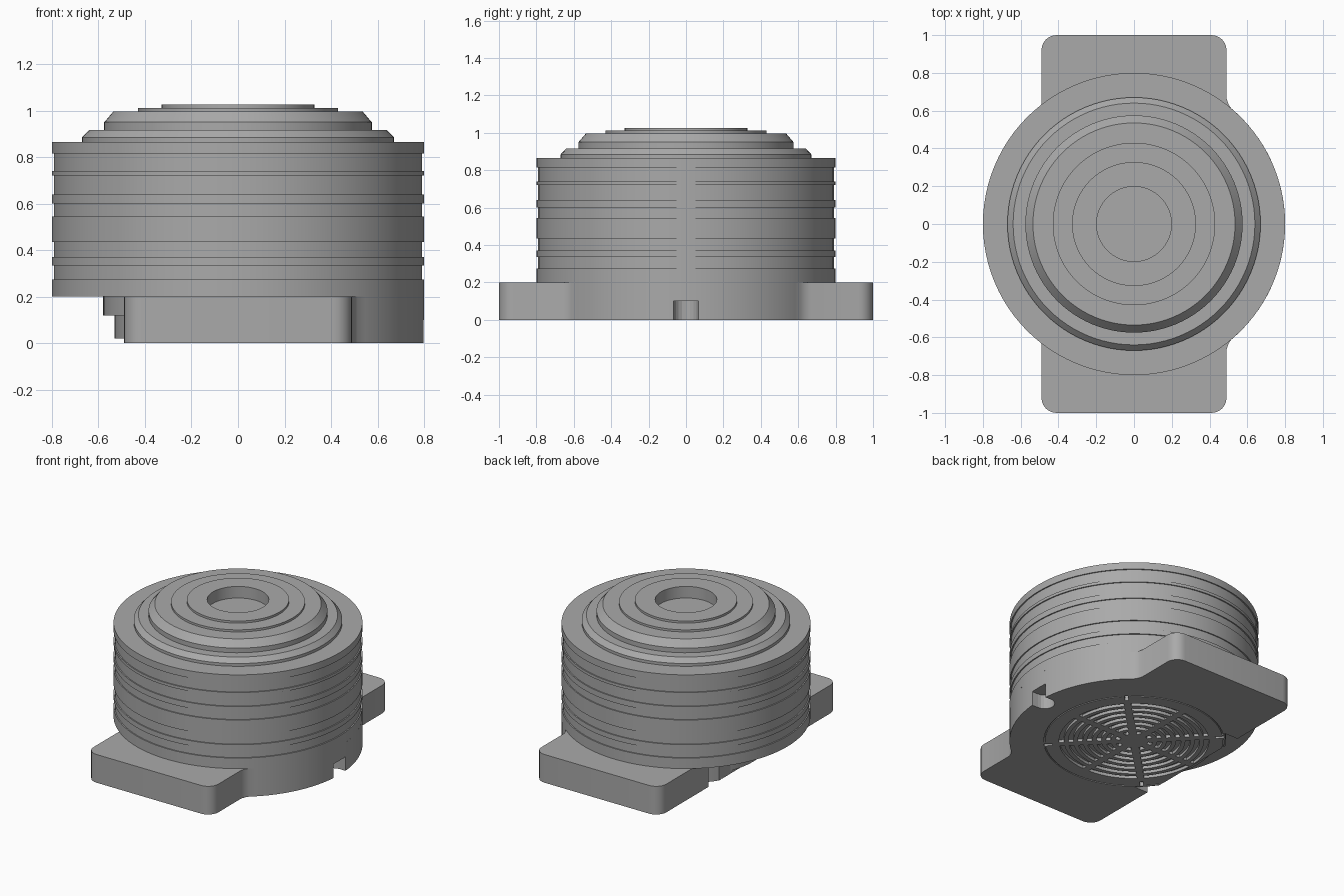
import bpy, bmesh
from math import radians, cos, sin, asin, degrees
from mathutils import Matrix

cube = bpy.data.objects.get("Cube")
if cube:
    bpy.data.objects.remove(cube, do_unlink=True)

grey = bpy.data.materials.new("grey plastic")
grey.use_nodes = True
grey.diffuse_color = (0.4, 0.4, 0.4, 1)
grey.node_tree.nodes["Principled BSDF"].inputs["Base Color"].default_value = (0.4, 0.4, 0.4, 1)


def finish(bm, name):
    bmesh.ops.recalc_face_normals(bm, faces=bm.faces)
    mesh = bpy.data.meshes.new(name)
    bm.to_mesh(mesh)
    bm.free()
    obj = bpy.data.objects.new(name, mesh)
    bpy.context.collection.objects.link(obj)
    mesh.materials.append(grey)
    return obj


def smooth(obj):
    bpy.ops.object.select_all(action="DESELECT")
    obj.select_set(True)
    bpy.context.view_layer.objects.active = obj
    bpy.ops.object.shade_smooth_by_angle(angle=radians(25))


def arc(r, start, end, steps, cx=0, cy=0):
    angles = [radians(start + (end - start) * i / steps) for i in range(steps + 1)]
    return [(cx + r * cos(a), cy + r * sin(a)) for a in angles]


def prism(bm, outline, z0, z1):
    face = bm.faces.new([bm.verts.new((x, y, z0)) for x, y in outline])
    side = bmesh.ops.extrude_face_region(bm, geom=[face])
    verts = [v for v in side["geom"] if isinstance(v, bmesh.types.BMVert)]
    bmesh.ops.translate(bm, verts=verts, vec=(0, 0, z1 - z0))


def lathe(name, profile, steps=96):
    bm = bmesh.new()
    verts = [bm.verts.new((r, 0, z)) for r, z in profile]
    edges = [bm.edges.new(pair) for pair in zip(verts, verts[1:])]
    bmesh.ops.spin(bm, geom=verts + edges, axis=(0, 0, 1), cent=(0, 0, 0),
                   angle=radians(360), steps=steps)
    bmesh.ops.remove_doubles(bm, verts=bm.verts, dist=0.0005)
    obj = finish(bm, name)
    smooth(obj)
    return obj


# Ribbed drum: wide and narrow bands alternate up the wall
R, GROOVE = 0.8, 0.792
heights = [0.2, 0.275, 0.335, 0.37, 0.435, 0.545, 0.6, 0.64, 0.72, 0.74, 0.815, 0.865]
profile = [(0, 0.2)]
for i, (low, high) in enumerate(zip(heights, heights[1:])):
    r = GROOVE if i % 2 else R
    profile += [(r, low), (r, high)]
# Stepped cap with a round recess
profile += [(0.67, 0.865), (0.67, 0.885), (0.64, 0.917), (0.575, 0.917), (0.575, 0.95),
            (0.535, 0.997), (0.43, 0.997), (0.43, 1.012), (0.328, 1.012), (0.328, 1.027),
            (0.198, 1.027), (0.198, 0.945), (0, 0.945)]
lathe("ribbed_drum", profile)

# Base with two mounting tabs, flattened on one side with a pocket
W, LID, POCKET = 0.49, 0.59, 0.45
half = arc(R, 0, 50, 16) + [(0.5, 0.635), (W, 0.665)]
half += arc(0.08, 0, 90, 6, W - 0.08, 0.92) + arc(0.08, 90, 180, 6, -W + 0.08, 0.92)
half += [(-W, POCKET)]
inner = degrees(asin(POCKET / LID))
outer = degrees(asin((LID**2 - W**2) ** 0.5 / LID))
half += arc(LID, 180 - inner, 180 - outer, 6)
bm = bmesh.new()
prism(bm, half + [(x, -y) for x, y in reversed(half[1:])], 0, 0.2)
base = finish(bm, "tabbed_base")

# Cutters: side notch, lid seam and vent slots
bm = bmesh.new()
prism(bm, [(0.9, -0.068), (0.9, 0.065)] + arc(0.066, 90, 270, 10, 0.75), -0.05, 0.1)


def sector(r0, r1, start, end, depth):
    steps = max(3, int((end - start) / 5))
    prism(bm, arc(r0, start, end, steps) + arc(r1, end, start, steps), -0.05, depth)


for k in range(8):
    for i in range(7):
        r = 0.09 + i * 0.06
        gap = degrees(0.022 / r)
        sector(r, r + 0.032, 45 * k + gap, 45 * k + 45 - gap, 0.05)
for k in range(4):
    sector(0.572, 0.58, 90 * k + 48, 90 * k + 132, 0.008)
    sector(0.525, 0.58, 90 * k + 43.8, 90 * k + 46.2, 0.03)
cutter = finish(bm, "base_cutter")
cutter.hide_render = True
cutter.hide_viewport = True
cut = base.modifiers.new("cut", "BOOLEAN")
cut.operation = "DIFFERENCE"
cut.solver = "EXACT"
cut.object = cutter
smooth(base)

# Inner housing that shows at the flattened side
lathe("housing_lower", [(0, 0.02), (0.53, 0.02), (0.53, 0.125), (0, 0.125)])
lathe("housing_upper", [(0, 0.12), (0.58, 0.12), (0.58, 0.2), (0, 0.2)])
